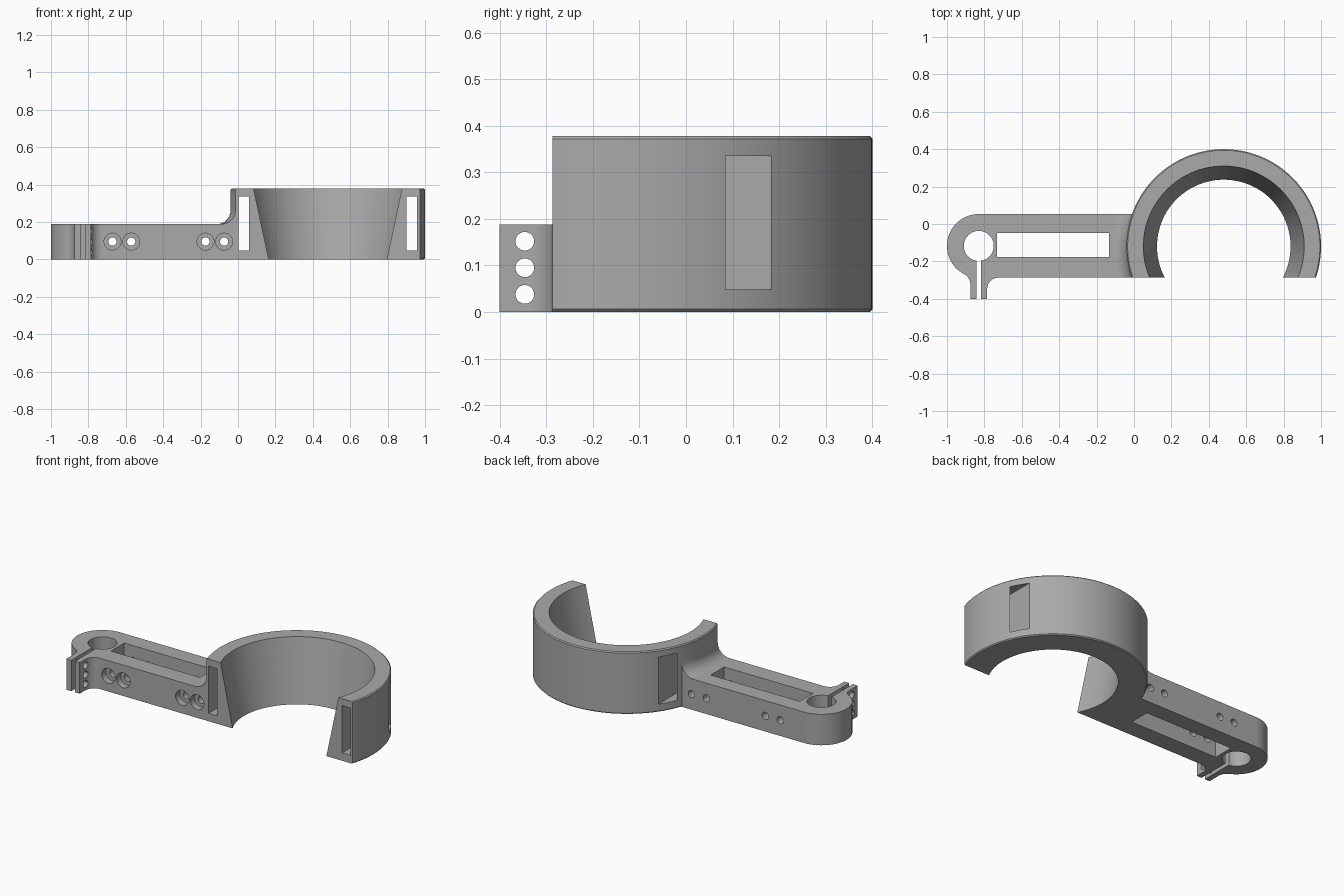
import bpy, bmesh
from math import sin, cos, pi, radians, asin, acos, sqrt
from mathutils import Matrix

cube = bpy.data.objects.get("Cube")
if cube:
    bpy.data.objects.remove(cube)

grey = bpy.data.materials.new("plain_grey")
grey.use_nodes = True
grey.diffuse_color = (0.4, 0.4, 0.4, 1)
grey.node_tree.nodes["Principled BSDF"].inputs["Base Color"].default_value = (0.4, 0.4, 0.4, 1)

FRONT, ARM_Y, ARM_R, ARM_H = -0.287, -0.117, 0.17, 0.188
RING_X, RING_Y, RING_R, RING_H = 0.48, -0.12, 0.52, 0.378
END_X = -0.83


def make(name, bm):
    bmesh.ops.recalc_face_normals(bm, faces=bm.faces)
    me = bpy.data.meshes.new(name)
    bm.to_mesh(me)
    bm.free()
    me.materials.append(grey)
    ob = bpy.data.objects.new(name, me)
    bpy.context.collection.objects.link(ob)
    return ob


def box(name, x, y, z):
    bm = bmesh.new()
    bmesh.ops.create_cube(bm, size=1)
    for v in bm.verts:
        v.co = [r[0] if c < 0 else r[1] for c, r in zip(v.co, (x, y, z))]
    return make(name, bm)


def rod(name, centre, radius, length, axis, sides=40):
    bm = bmesh.new()
    turn = {"X": Matrix.Rotation(pi / 2, 4, "Y"), "Y": Matrix.Rotation(pi / 2, 4, "X"),
            "Z": Matrix.Identity(4)}[axis]
    bmesh.ops.create_cone(bm, cap_ends=True, segments=sides, radius1=radius, radius2=radius,
                          depth=length, matrix=Matrix.Translation(centre) @ turn)
    return make(name, bm)


def prism(name, outline, height):
    bm = bmesh.new()
    face = bm.faces.new([bm.verts.new((x, y, 0)) for x, y in outline])
    top = bmesh.ops.extrude_face_region(bm, geom=[face])["geom"]
    for v in top:
        if isinstance(v, bmesh.types.BMVert):
            v.co.z = height
    return make(name, bm)


def lathe(name, profile, steps=144):
    # closed (radius, z) profile spun around the ring axis
    bm = bmesh.new()
    rows = [[bm.verts.new((RING_X + r * cos(a), RING_Y + r * sin(a), z)) for r, z in profile]
            for a in (2 * pi * i / steps for i in range(steps))]
    n = len(profile)
    for i in range(steps):
        a, b = rows[i], rows[(i + 1) % steps]
        for j in range(n):
            k = (j + 1) % n
            bm.faces.new((a[j], b[j], b[k], a[k]))
    return make(name, bm)


def arc(cx, cy, r, start, end, n):
    return [(cx + r * cos(t), cy + r * sin(t))
            for t in (radians(start + (end - start) * i / n) for i in range(n + 1))]


def combine(target, tool, operation):
    mod = target.modifiers.new(operation.lower(), "BOOLEAN")
    mod.operation, mod.solver, mod.object = operation, "EXACT", tool
    bpy.context.view_layer.objects.active = target
    bpy.ops.object.modifier_apply(modifier=mod.name)
    bpy.data.objects.remove(tool)


# Cup ring with a tapered bore, cut open at the front
c = 0.006
bracket = lathe("ring_bracket", [(0.357, 0), (RING_R - c, 0), (RING_R, c), (RING_R, RING_H - c),
                                 (RING_R - c, RING_H), (0.43, RING_H)])
combine(bracket, box("front_opening", (-0.3, 1.2), (-1, FRONT), (-0.1, 0.5)), "DIFFERENCE")

# Arm with round end and two clamp tabs
fillet, tab = 0.06, 0.045
dx = tab + fillet
reach = ARM_R + fillet
dy = sqrt(reach ** 2 - dx ** 2)
tilt = 90 - asin(dx / reach) * 180 / pi
outline = arc(END_X, ARM_Y, ARM_R, 90, 180 + tilt, 40)
outline += arc(END_X - dx, ARM_Y - dy, fillet, tilt, 0, 10)
outline += [(END_X - tab, -0.4), (END_X + tab, -0.4)]
outline += arc(END_X + dx, FRONT - fillet, fillet, 180, 90, 10)
outline += [(0.03, FRONT), (0.03, ARM_Y + ARM_R)]
combine(bracket, prism("arm", outline, ARM_H), "UNION")

# Concave blend between arm and ring
f = 0.075
sweep = arc(RING_R + f, ARM_H + f, f, 180, 270, 10)
blend = lathe("blend", [(RING_R - 0.03, ARM_H - 0.03), (RING_R - 0.03, ARM_H + f)] + sweep
              + [(RING_R + f, ARM_H - 0.03)])
keep = box("blend_limits", (-0.5, 0.1), (FRONT, ARM_Y + ARM_R), (0, 0.5))
combine(blend, keep, "INTERSECT")
combine(bracket, blend, "UNION")

# Pole hole, slit and long window
cuts = [rod("pole_hole", (END_X, ARM_Y, 0.1), 0.08, 0.5, "Z", 64),
        box("clamp_slit", (END_X - 0.012, END_X + 0.012), (-0.5, ARM_Y), (-0.1, 0.4)),
        box("arm_window", (-0.732, -0.133), (-0.176, -0.048), (-0.1, 0.4))]

# Tab screw holes
for z in (0.038, 0.095, 0.152):
    cuts.append(rod("tab_hole", (END_X, -0.346, z), 0.02, 0.2, "X"))

# Counterbored cross holes in the arm
for x in (-0.671, -0.571, -0.174, -0.074):
    cuts.append(rod("cross_hole", (x, ARM_Y, 0.095), 0.022, 0.6, "Y"))
    cuts.append(rod("counterbore", (x, FRONT, 0.095), 0.045, 0.08, "Y"))

# Strap slots running front to back on both sides of the ring
for side in (-1, 1):
    x = sorted((RING_X + side * 0.422, RING_X + side * 0.478))
    cuts.append(box("strap_slot", x, (-0.5, 0.35), (0.048, 0.335)))

for cut in cuts:
    combine(bracket, cut, "DIFFERENCE")

bpy.ops.object.select_all(action="DESELECT")
bracket.select_set(True)
bpy.context.view_layer.objects.active = bracket
bpy.ops.object.shade_smooth_by_angle(angle=radians(30))
